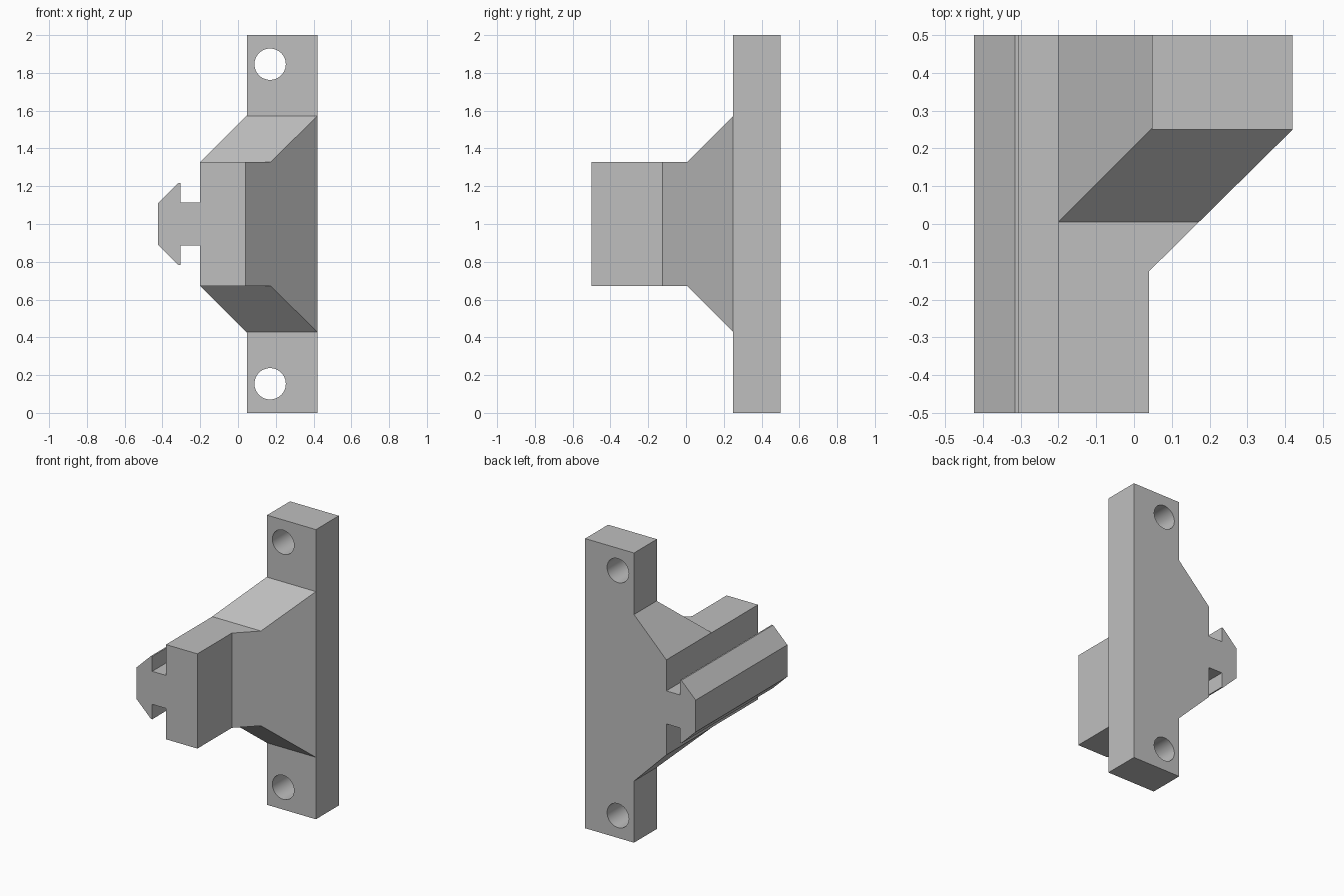
import bpy, bmesh, math
from mathutils import Vector

cube = bpy.data.objects.get("Cube")
if cube:
    bpy.data.objects.remove(cube, do_unlink=True)

GREY = (0.52, 0.52, 0.52, 1)
grey = bpy.data.materials.new("plain grey")
grey.use_nodes = True
grey.diffuse_color = GREY
grey.node_tree.nodes["Principled BSDF"].inputs["Base Color"].default_value = GREY

MID = 1.0  # height of the mirror plane


def prism(name, profile, axis, low, high):
    """Extrude a 2D profile along one axis; the other axes keep their order."""
    def place(point, depth):
        coords = list(point)
        coords.insert(axis, depth)
        return Vector(coords)

    bm = bmesh.new()
    face = bm.faces.new([bm.verts.new(place(p, low)) for p in profile])
    moved = bmesh.ops.extrude_face_region(bm, geom=[face])["geom"]
    offset = place((0, 0), high - low)
    bmesh.ops.translate(bm, vec=offset,
                        verts=[v for v in moved if isinstance(v, bmesh.types.BMVert)])
    bmesh.ops.recalc_face_normals(bm, faces=bm.faces[:])
    mesh = bpy.data.meshes.new(name)
    bm.to_mesh(mesh)
    bm.free()
    mesh.materials.append(grey)
    obj = bpy.data.objects.new(name, mesh)
    bpy.context.collection.objects.link(obj)
    return obj


def mirrored(half):
    """Close an upper outline (position, height above MID) with its reflection."""
    return ([(p, MID + h) for p, h in half]
            + [(p, MID - h) for p, h in reversed(half)])


def select_only(obj):
    bpy.ops.object.select_all(action="DESELECT")
    obj.select_set(True)
    bpy.context.view_layer.objects.active = obj


def carve(obj, cutter, operation):
    """Apply a boolean and discard the cutter."""
    cutter.hide_render = True
    mod = obj.modifiers.new("carve", "BOOLEAN")
    mod.operation = operation
    mod.solver = "EXACT"
    mod.object = cutter
    select_only(obj)
    bpy.ops.object.modifier_apply(modifier=mod.name)
    bpy.data.objects.remove(cutter, do_unlink=True)


# Upright mounting plate with two screw holes
LEFT, RIGHT, FRONT, BACK = 0.047, 0.42, 0.25, 0.5
plate = prism("mounting_plate",
              [(LEFT, FRONT), (RIGHT, FRONT), (RIGHT, BACK), (LEFT, BACK)], 2, 0, 2)
for side in (-1, 1):
    centre_z = MID + side * 0.846
    ring = [(0.17 + 0.083 * math.cos(a), centre_z + 0.083 * math.sin(a))
            for a in (math.tau * i / 48 for i in range(48))]
    carve(plate, prism("hole_cutter", ring, 1, 0, 1), "DIFFERENCE")
select_only(plate)
bpy.ops.object.shade_smooth_by_angle(angle=math.radians(30))

# Bracket body: plan outline trimmed by the tapers towards the front and the rail
body = prism("bracket_body",
             [(-0.2, -0.5), (0.04, -0.5), (0.04, -0.125), (RIGHT, FRONT),
              (LEFT, FRONT), (LEFT, BACK), (-0.2, BACK)], 2, 0, 2)
front_taper = mirrored([(-1, 0.327), (0.005, 0.327), (0.9, 1.222)])
side_taper = mirrored([(-0.4, 0.128), (0.7, 1.228)])
carve(body, prism("front_taper", front_taper, 0, -1, 1), "INTERSECT")
carve(body, prism("side_taper", side_taper, 1, -1, 1), "INTERSECT")

# Arrow-headed slide rail along the side
prism("slide_rail",
      mirrored([(-0.2, 0.114), (-0.305, 0.114), (-0.305, 0.217),
                (-0.315, 0.217), (-0.424, 0.11)]), 1, -0.5, 0.5)
